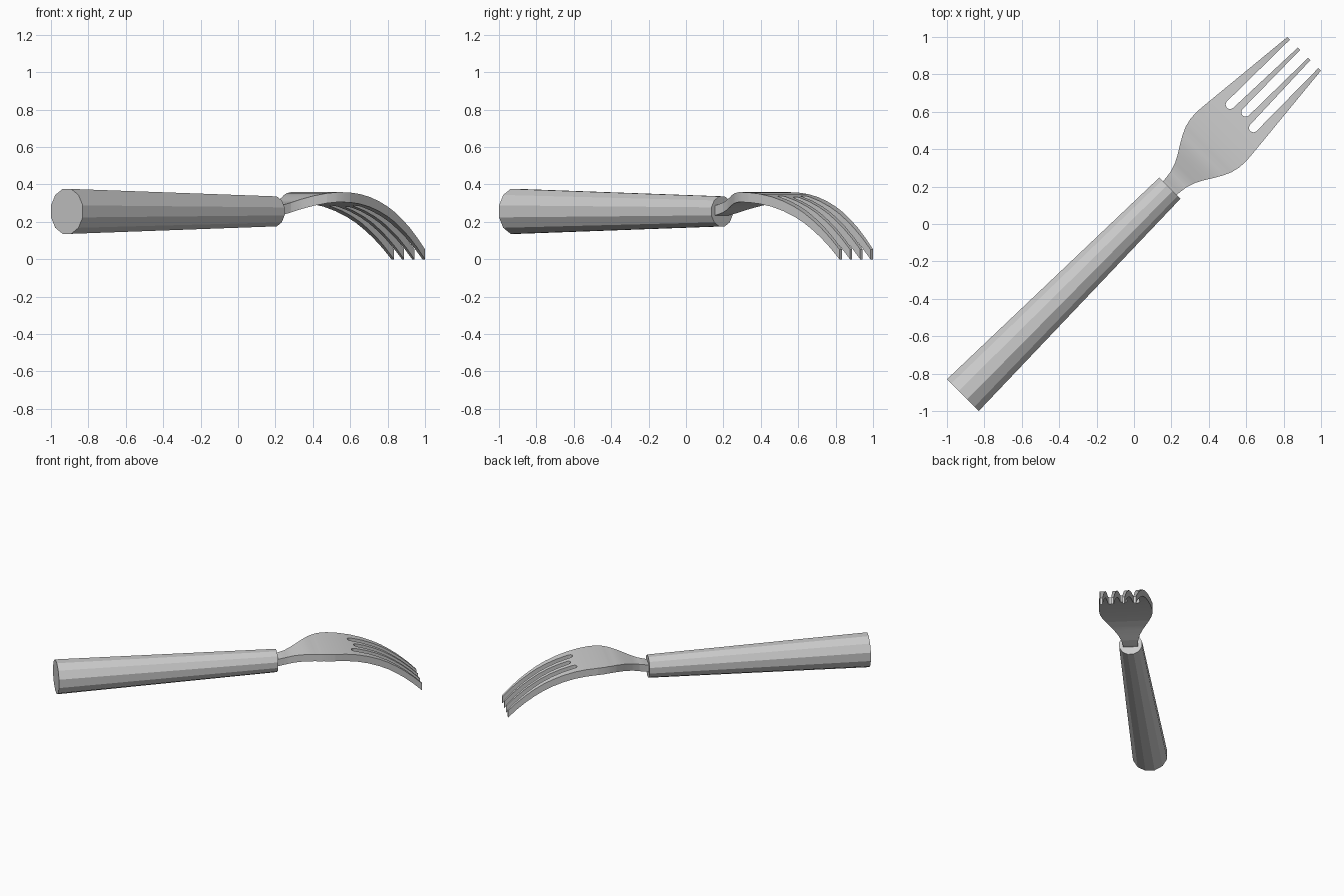
import bpy, bmesh, math
from mathutils import Matrix, Vector

if "Cube" in bpy.data.objects:
    bpy.data.objects.remove(bpy.data.objects["Cube"])

TURN = Matrix.Rotation(math.radians(45), 4, 'Z')   # the fork lies along the x=y diagonal


def finish(bm, name):
    bmesh.ops.recalc_face_normals(bm, faces=bm.faces)
    bm.transform(TURN)
    me = bpy.data.meshes.new(name)
    bm.to_mesh(me)
    bm.free()
    ob = bpy.data.objects.new(name, me)
    bpy.context.collection.objects.link(ob)
    return ob


# handle: tapered twelve-sided bar
bm = bmesh.new()
start, end, k = -1.294, 0.272, 1 / math.cos(math.pi / 12)
place = (Matrix.Translation(((start + end) / 2, 0, 0.256))
         @ Matrix.Rotation(math.pi / 2, 4, 'Y') @ Matrix.Rotation(math.pi / 12, 4, 'Z'))
bmesh.ops.create_cone(bm, cap_ends=True, segments=12, radius1=0.12 * k,
                      radius2=0.08 * k, depth=end - start, matrix=place)
finish(bm, "handle")

# head: side curve (length, top height)
CURVE = [(0.24, 0.285), (0.28, 0.289), (0.34, 0.303), (0.40, 0.322), (0.46, 0.340),
         (0.52, 0.353), (0.58, 0.359), (0.66, 0.357), (0.74, 0.349), (0.82, 0.334),
         (0.90, 0.311), (0.976, 0.281), (1.04, 0.249), (1.10, 0.211), (1.16, 0.168),
         (1.225, 0.113), (1.287, 0.053)]
THICK, TIP = 0.053, 1.287


def height(u):
    for (a, za), (b, zb) in zip(CURVE, CURVE[1:]):
        if u <= b + 1e-6:
            return za + (zb - za) * (u - a) / (b - a)
    return CURVE[-1][1]


# head: flat outline with three round-bottomed slots between the tines
side = [(0.24, 0.052), (0.29, 0.053), (0.34, 0.060), (0.385, 0.075), (0.43, 0.099),
        (0.475, 0.127), (0.52, 0.153), (0.565, 0.173), (0.61, 0.184), (0.66, 0.187),
        (0.71, 0.183), (TIP, 0.127)]
outline = list(side)
for base_v, tip_v, base_u in ((0.088, 0.0775, 0.815), (0, 0, 0.845), (-0.088, -0.0775, 0.815)):
    outline.append((TIP, tip_v + 0.03))
    for i in range(9):
        a = math.pi / 2 + math.pi * i / 8
        outline.append((base_u + 0.024 * math.cos(a), base_v + 0.024 * math.sin(a)))
    outline.append((TIP, tip_v - 0.03))
outline += [(u, -v) for u, v in reversed(side)]

bm = bmesh.new()
bm.faces.new([bm.verts.new((u, v, 0)) for u, v in outline])
bmesh.ops.triangulate(bm, faces=bm.faces[:])
for u, _ in CURVE[1:-1]:
    bmesh.ops.bisect_plane(bm, geom=bm.verts[:] + bm.edges[:] + bm.faces[:],
                           plane_co=(u, 0, 0), plane_no=(1, 0, 0))

# head: bend along the curve and give it thickness
for v in bm.verts:
    v.co.z = height(v.co.x)
top = bm.faces[:]
res = bmesh.ops.extrude_face_region(bm, geom=top, use_keep_orig=True)
bmesh.ops.translate(bm, vec=Vector((0, 0, -THICK)),
                    verts=[g for g in res["geom"] if isinstance(g, bmesh.types.BMVert)])
head = finish(bm, "fork_head")
bpy.context.view_layer.objects.active = head
head.select_set(True)
bpy.ops.object.shade_smooth_by_angle(angle=math.radians(30))
